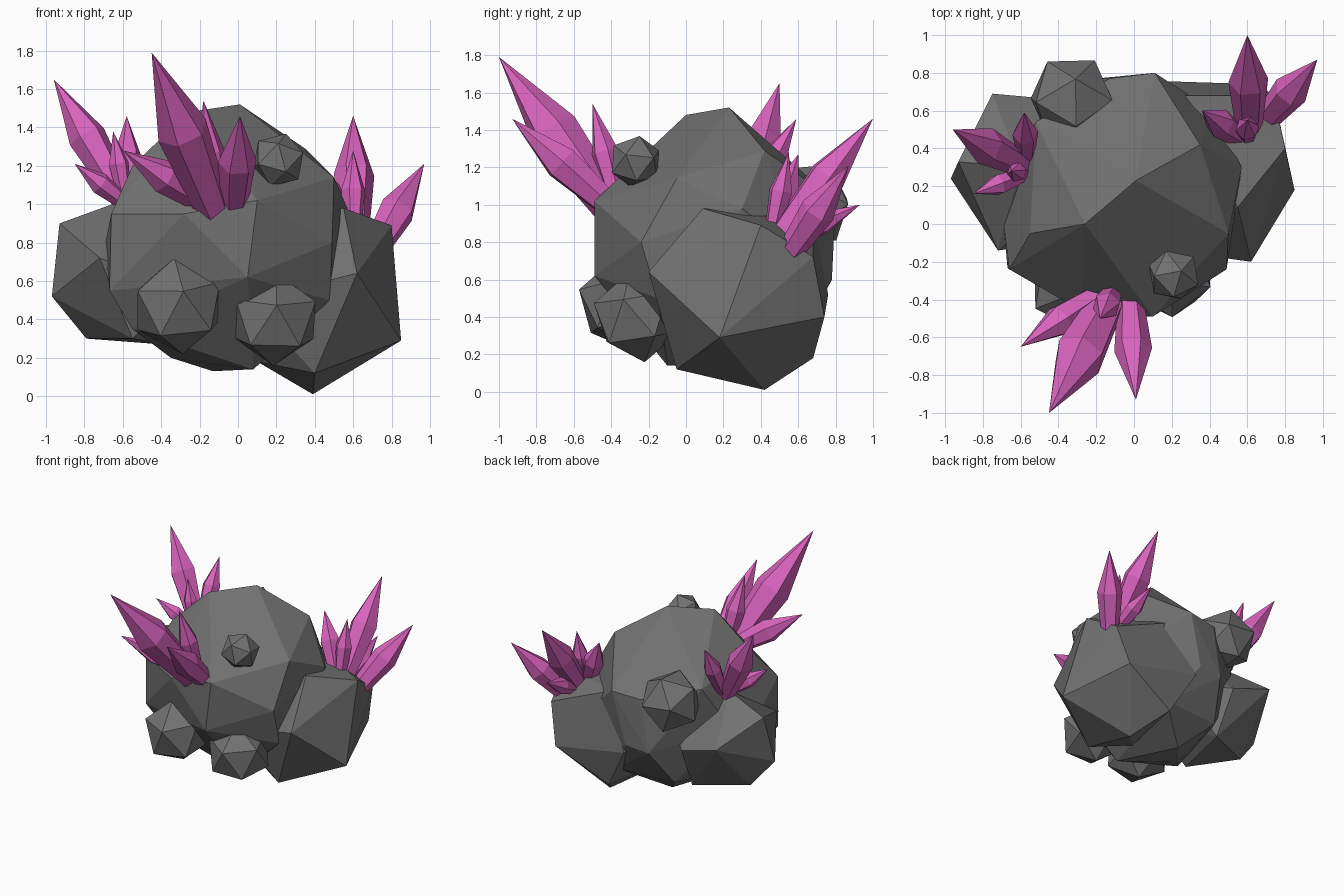
import bpy, bmesh
from math import cos, sin, tau
from mathutils import Vector, Matrix

if "Cube" in bpy.data.objects:
    bpy.data.objects.remove(bpy.data.objects["Cube"], do_unlink=True)


def make_material(name, rgb):
    mat = bpy.data.materials.new(name)
    mat.use_nodes = True
    mat.diffuse_color = (*rgb, 1)
    bsdf = next(n for n in mat.node_tree.nodes if n.type == "BSDF_PRINCIPLED")
    bsdf.inputs["Base Color"].default_value = (*rgb, 1)
    bsdf.inputs["Roughness"].default_value = 0.9
    return mat


STONE = make_material("grey stone", (0.165, 0.165, 0.165))
CRYSTAL = make_material("pink crystal", (0.69, 0.125, 0.51))


def add_object(name, bm, mat):
    bmesh.ops.recalc_face_normals(bm, faces=bm.faces)
    mesh = bpy.data.meshes.new(name)
    bm.to_mesh(mesh)
    bm.free()
    mesh.materials.append(mat)
    obj = bpy.data.objects.new(name, mesh)
    bpy.context.collection.objects.link(obj)
    return obj


def basis(axis, side):
    """Rotation whose z follows axis and whose x leans to side."""
    z = Vector(axis).normalized()
    x = Vector(side)
    x = (x - z * x.dot(z)).normalized()
    return Matrix((x, z.cross(x), z)).transposed()


def boulder(name, corners):
    """Large chipped rock wrapped around its main corners."""
    bm = bmesh.new()
    for corner in corners:
        bm.verts.new(corner)
    bmesh.ops.convex_hull(bm, input=bm.verts)
    loose = [v for v in bm.verts if not v.link_faces]
    bmesh.ops.delete(bm, geom=loose, context="VERTS")
    return add_object(name, bm, STONE)


def stone(name, centre, radius, corner, neighbour):
    """Twenty-sided stone with one corner and its neighbour pointed as given."""
    bm = bmesh.new()
    bmesh.ops.create_icosphere(bm, subdivisions=1, radius=1)
    pole = max(bm.verts, key=lambda v: v.co.z).co
    near = max((v.co for v in bm.verts if v.co.z < 0.99), key=lambda c: c.z + c.x * 0.01)
    turn = basis(corner, neighbour) @ basis(pole, near).transposed()
    for v in bm.verts:
        v.co = Vector(centre) + turn @ v.co * radius
    return add_object(name, bm, STONE)


def crystal(name, base, tip, width, sides=6):
    """Shard that widens from its foot to a shoulder, then runs to a point."""
    base, tip = Vector(base), Vector(tip)
    axis = tip - base
    frame = basis(axis, (0.3, 1, 0.1))
    bm = bmesh.new()
    rings = []
    for along, radius in ((-0.06, 0.33), (0.52, 0.53)):
        rings.append([bm.verts.new(base + axis * along + frame @ Vector(
            (cos(tau * i / sides), sin(tau * i / sides), 0)) * radius * width)
            for i in range(sides)])
    point = bm.verts.new(tip)
    low, high = rings
    bm.faces.new(low[::-1])
    for i in range(sides):
        j = (i + 1) % sides
        bm.faces.new((low[i], low[j], high[j], high[i]))
        bm.faces.new((high[i], high[j], point))
    return add_object(name, bm, CRYSTAL)


# Boulders
boulder("main_boulder", (
    (0.01, 0.23, 1.52), (-0.26, 0, 1.48), (0.35, 0.42, 1.29), (-0.55, -0.05, 1.2),
    (-0.52, 0.54, 1.1), (0.5, -0.05, 1.14), (0.11, 0.8, 1.02), (-0.13, 0.77, 1.0),
    (0.57, 0.3, 0.98), (0.1, -0.49, 1.02), (-0.28, -0.46, 0.95), (-0.66, -0.24, 0.95),
    (-0.69, 0, 0.8), (-0.64, 0.35, 0.75), (0.42, 0.6, 0.75), (0.49, -0.24, 0.8),
    (-0.67, -0.23, 0.55), (-0.55, -0.15, 0.35), (0.05, -0.49, 0.62), (0.48, -0.15, 0.5),
    (0.48, 0.25, 0.5), (0, 0.78, 0.6), (-0.2, 0.77, 0.58), (-0.62, 0.1, 0.5),
    (0.2, 0.62, 0.3), (-0.3, 0.58, 0.3), (-0.35, 0.1, 0.2), (0.08, -0.1, 0.14),
    (-0.13, 0.36, 0.13)))
boulder("left_boulder", (
    (0.85, 0.18, 0.29), (0.39, 0.42, 0.01), (0.8, 0.4, 0.89), (0.62, -0.2, 0.64),
    (0.4, -0.05, 0.12), (0.55, 0.09, 0.98), (0.66, 0.74, 0.4), (0.74, 0.68, 0.72),
    (0.2, 0.68, 0.95), (0.03, 0.76, 0.52), (0.22, 0.68, 0.18), (-0.13, 0.4, 0.71),
    (0.05, -0.12, 0.5), (0.1, 0.1, 0.18)))
boulder("right_boulder", (
    (-0.97, 0.24, 0.52), (-0.93, 0.33, 0.9), (-0.72, -0.14, 0.72), (-0.79, 0.3, 0.3),
    (-0.4, 0.49, 0.27), (-0.42, 0.66, 0.62), (-0.75, 0.69, 0.72), (-0.6, 0.3, 1.02),
    (-0.55, -0.05, 0.3), (-0.13, 0.36, 0.68), (-0.3, 0.25, 0.95), (-0.3, -0.08, 0.55)))

# Small stones
stone("back_stone", (-0.33, 0.66, 1.0), 0.24, (0.1, -0.6, 0.8), (0.9, 0, 0.4))
stone("front_right_stone", (-0.31, -0.33, 0.47), 0.255, (0.1, -0.95, 0.3), (-0.15, 0.4, 0.9))
stone("front_left_stone", (0.19, -0.26, 0.40), 0.245, (0.05, -0.95, 0.3), (0, 0.4, 0.9))
stone("upper_stone", (0.21, -0.27, 1.23), 0.145, (0, -0.8, 0.6), (0.3, 0.3, 0.9))

# Crystal clusters: foot, tip and width of each shard
clusters = {
    "front_crystal": (
        ((-0.12, -0.38, 0.95), (-0.45, -1.0, 1.79), 0.26),
        ((-0.16, -0.36, 1.00), (-0.60, -0.65, 1.28), 0.17),
        ((-0.02, -0.38, 0.97), (0.01, -0.93, 1.46), 0.19),
        ((-0.11, -0.36, 1.00), (-0.18, -0.50, 1.54), 0.14)),
    "right_crystal": (
        ((-0.60, 0.32, 1.03), (-0.96, 0.50, 1.65), 0.19),
        ((-0.57, 0.36, 1.05), (-0.58, 0.59, 1.46), 0.13),
        ((-0.58, 0.26, 1.00), (-0.85, 0.16, 1.21), 0.11),
        ((-0.59, 0.27, 1.03), (-0.65, 0.28, 1.38), 0.10)),
    "left_crystal": (
        ((0.61, 0.50, 0.82), (0.60, 1.0, 1.46), 0.20),
        ((0.68, 0.53, 0.71), (0.97, 0.87, 1.21), 0.18),
        ((0.56, 0.46, 0.86), (0.36, 0.60, 1.27), 0.15),
        ((0.60, 0.46, 0.85), (0.60, 0.55, 1.28), 0.12),
        ((0.61, 0.52, 0.80), (0.61, 0.93, 1.00), 0.12)),
}
for label, shards in clusters.items():
    for number, (foot, tip, width) in enumerate(shards, 1):
        crystal(f"{label}_{number}", foot, tip, width)
